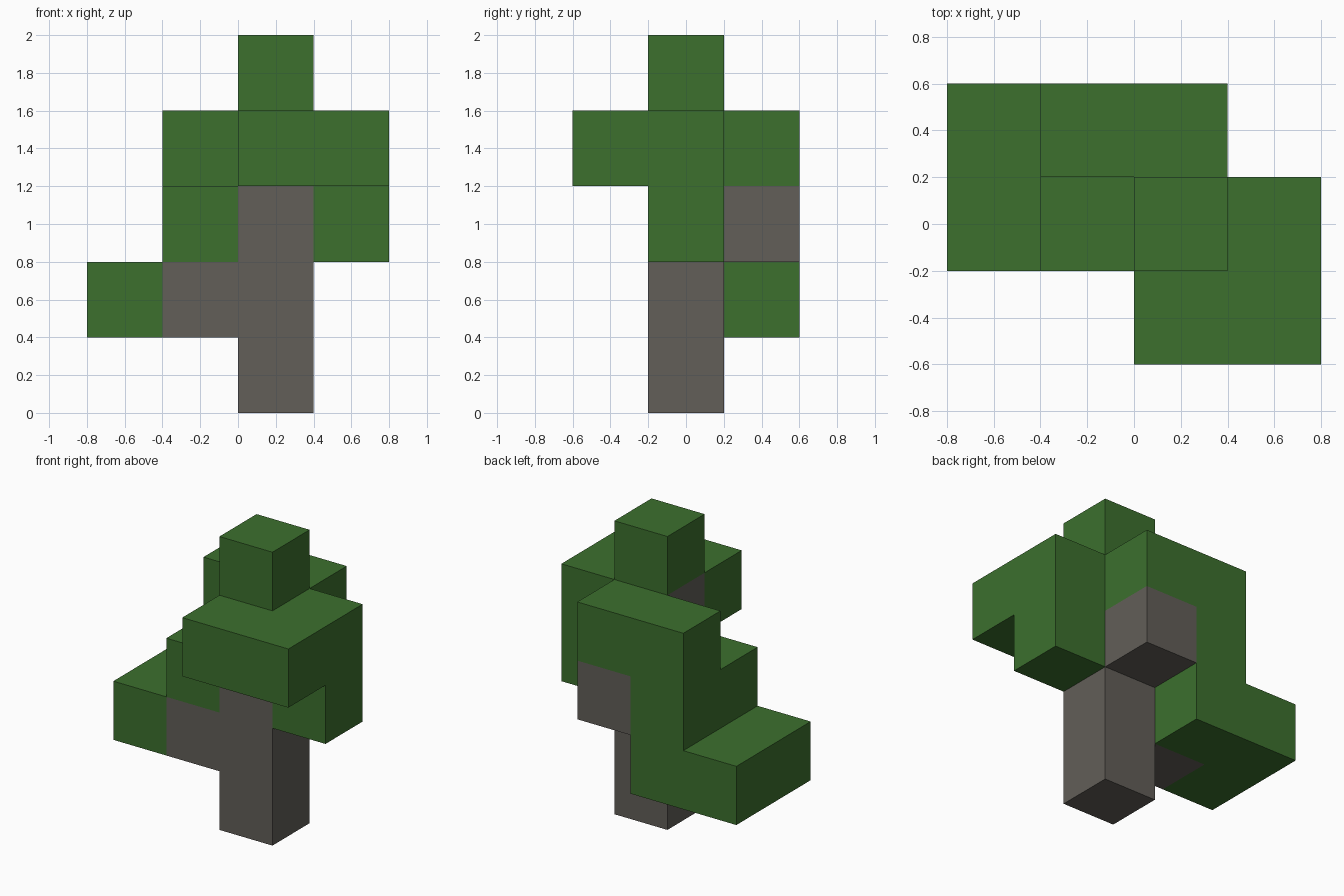
import bpy
import bmesh
import math
from mathutils import Vector

cube = bpy.data.objects.get("Cube")
if cube:
    bpy.data.objects.remove(cube, do_unlink=True)

SIZE = 0.4
ORIGIN = Vector((-0.6, -0.4, 0.2))  # centre of the first grid cell


def make_material(name, color):
    mat = bpy.data.materials.new(name)
    mat.use_nodes = True
    mat.diffuse_color = color
    mat.node_tree.nodes["Principled BSDF"].inputs["Base Color"].default_value = color
    return mat


bark = make_material("bark grey", (0.122, 0.112, 0.098, 1))
leaf = make_material("leaf green", (0.045, 0.162, 0.027, 1))

# Each part is a set of grid cells (column, row, layer)
parts = {
    "trunk": (bark, [(2, 1, layer) for layer in range(4)]),
    "left_branch": (bark, [(1, 1, 1)]),
    "back_branch": (bark, [(2, 2, 2)]),
    "crown_tip": (leaf, [(2, 1, 4)]),
    "front_leaves": (leaf, [(2, 0, 3), (3, 0, 3), (3, 1, 3), (3, 1, 2)]),
    "back_leaves": (leaf, [(1, 2, 3), (2, 2, 3), (1, 2, 2), (1, 1, 2),
                           (1, 2, 1), (0, 2, 1), (0, 1, 1)]),
}
filled = {cell for _, cells in parts.values() for cell in cells}


def build_part(name, mat, cells):
    bm = bmesh.new()
    for cell in cells:
        centre = ORIGIN + Vector(cell) * SIZE
        for axis in range(3):
            for sign in (-1, 1):
                normal = Vector((0, 0, 0))
                normal[axis] = sign
                beside = tuple(int(c + n) for c, n in zip(cell, normal))
                if beside in filled:
                    continue  # covered by a neighbouring block
                u = Vector((0, 0, 0))
                u[(axis + 1) % 3] = 1
                v = normal.cross(u)
                corners = (-u - v, u - v, u + v, v - u)
                bm.faces.new([bm.verts.new(centre + (normal + c) * SIZE / 2)
                              for c in corners])
    # Weld the shell and merge its coplanar faces
    bmesh.ops.remove_doubles(bm, verts=bm.verts, dist=0.001)
    bmesh.ops.dissolve_limit(bm, angle_limit=math.radians(1),
                             verts=bm.verts, edges=bm.edges)
    mesh = bpy.data.meshes.new(name)
    bm.to_mesh(mesh)
    bm.free()
    mesh.materials.append(mat)
    bpy.context.collection.objects.link(bpy.data.objects.new(name, mesh))


for part_name, (material, part_cells) in parts.items():
    build_part(part_name, material, part_cells)
